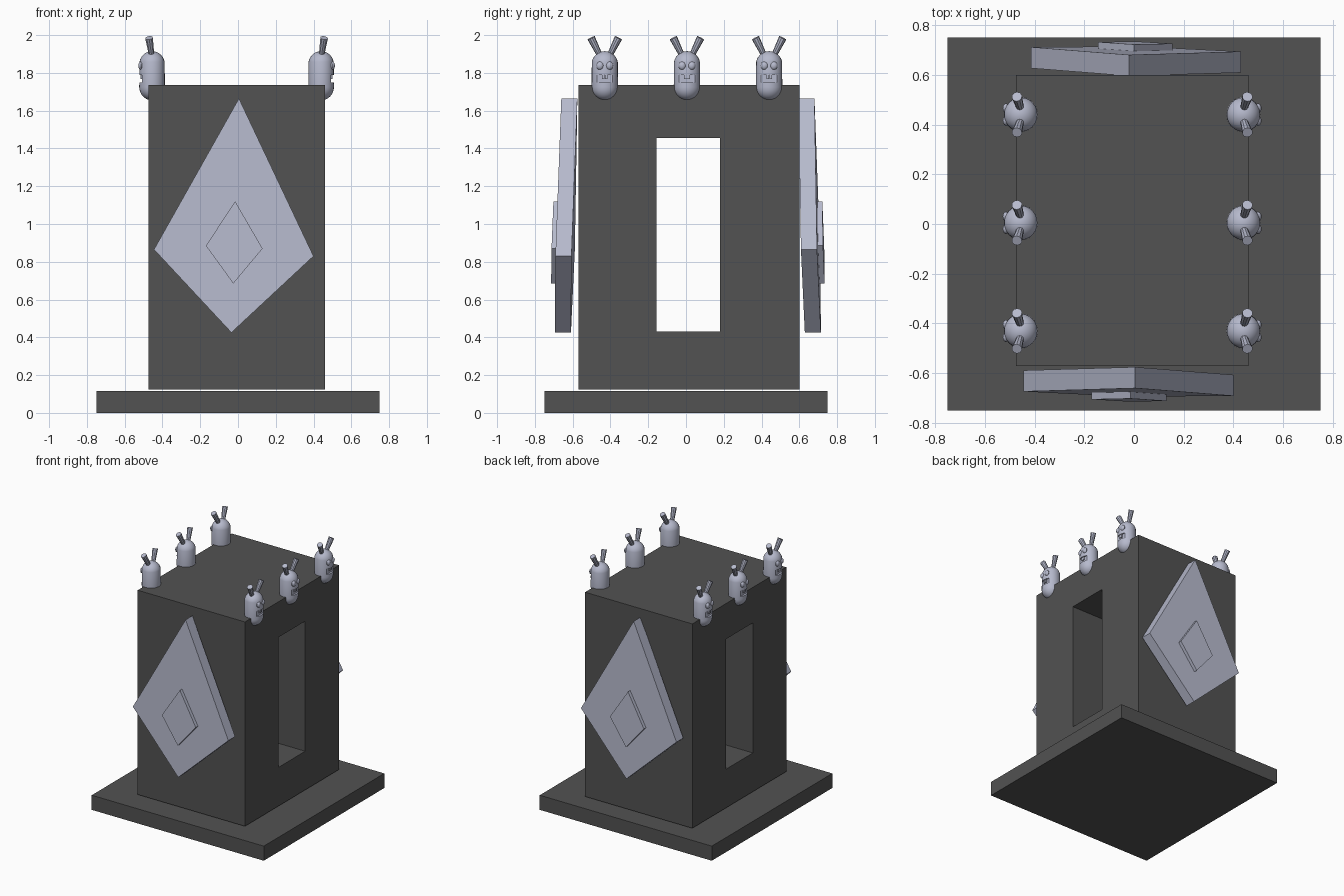
import bpy, bmesh, math
from mathutils import Vector, Matrix

default = bpy.data.objects.get("Cube")
if default:
    bpy.data.objects.remove(default, do_unlink=True)


def material(name, color):
    m = bpy.data.materials.new(name)
    m.use_nodes = True
    m.diffuse_color = (*color, 1)
    m.node_tree.nodes["Principled BSDF"].inputs["Base Color"].default_value = (*color, 1)
    return m


DARK = material("charcoal", (0.085, 0.085, 0.085))
PALE = material("pale blue grey", (0.47, 0.49, 0.61))


def finish(name, bm, mat, smooth=False):
    bmesh.ops.recalc_face_normals(bm, faces=bm.faces)
    mesh = bpy.data.meshes.new(name)
    for f in bm.faces:
        f.smooth = smooth
    bm.to_mesh(mesh)
    bm.free()
    mesh.materials.append(mat)
    ob = bpy.data.objects.new(name, mesh)
    bpy.context.collection.objects.link(ob)
    return ob


def box(name, lo, hi, mat):
    lo, hi = Vector(lo), Vector(hi)
    bm = bmesh.new()
    bmesh.ops.create_cube(bm, size=1, matrix=Matrix.Translation((lo + hi) / 2)
                          @ Matrix.Diagonal((*(hi - lo), 1)))
    return finish(name, bm, mat)


def cut(ob, cutter):
    mod = ob.modifiers.new("cut", "BOOLEAN")
    mod.operation, mod.solver, mod.object = "DIFFERENCE", "EXACT", cutter
    graph = bpy.context.evaluated_depsgraph_get()
    mesh = bpy.data.meshes.new_from_object(ob.evaluated_get(graph))
    ob.modifiers.clear()
    ob.data = mesh
    bpy.data.objects.remove(cutter, do_unlink=True)


# Plinth and hollowed tower
box("plinth", (-0.75, -0.75, 0), (0.75, 0.75, 0.115), DARK)
tower = box("tower", (-0.475, -0.57, 0.125), (0.46, 0.60, 1.735), DARK)
cut(tower, box("opening_cutter", (-1, -0.155, 0.43), (1, 0.18, 1.455), DARK))

# The rear half repeats the front half, turned about the tower axis
HALF_TURN = Matrix.Translation((-0.015, 0.02, 0)) @ Matrix.Rotation(math.pi, 4, "Z")


def kite(name, corners, front, depth):
    """Slightly tilted kite slab; front is its offset from the tilted plane."""
    bm = bmesh.new()
    rings = []
    for off in (front, front + depth):
        rings.append([bm.verts.new((x, -0.66 + 0.028 * (z - 1.665) - 0.02 * x + off, z))
                      for x, z in corners])
        bm.faces.new(rings[-1])
    for i in range(4):
        j = (i + 1) % 4
        bm.faces.new((rings[0][i], rings[0][j], rings[1][j], rings[1][i]))
    ob = finish("front_" + name, bm, PALE)
    back = bpy.data.objects.new("back_" + name, ob.data)
    back.matrix_world = HALF_TURN
    bpy.context.collection.objects.link(back)


kite("kite", [(0.005, 1.665), (0.40, 0.83), (-0.035, 0.425), (-0.445, 0.865)], 0, 0.085)
kite("inner_kite", [(-0.015, 1.12), (0.13, 0.87), (-0.025, 0.685), (-0.17, 0.885)], -0.027, 0.05)

# Figure body: capsule facing +x, with an open mouth
bm = bmesh.new()
R, LOW, HIGH = 0.07, 1.725, 1.845
bmesh.ops.create_uvsphere(bm, u_segments=24, v_segments=16, radius=R)
for v in bm.verts:
    v.co.x *= 0.97
    v.co.z += HIGH if v.co.z > 0.001 else LOW
body = finish("figure_body", bm, PALE, True)
cut(body, box("mouth_cutter", (0.052, -0.042, 1.748), (0.2, 0.042, 1.79), PALE))

# Ears, eyes and teeth
bm = bmesh.new()
for side in (-1, 1):
    base, tip = Vector((0, side * 0.02, 1.88)), Vector((0.016, side * 0.072, 1.985))
    axis = tip - base
    turn = axis.to_track_quat("Z", "X").to_matrix().to_4x4()
    bmesh.ops.create_cone(bm, cap_ends=True, segments=10, radius1=0.014, radius2=0.021,
                          depth=axis.length,
                          matrix=Matrix.Translation((base + tip) / 2) @ turn)
    bmesh.ops.create_uvsphere(bm, u_segments=12, v_segments=8, radius=0.02,
                              matrix=Matrix.Translation((0.059, side * 0.025, 1.838))
                              @ Matrix.Diagonal((0.7, 1, 1.1, 1)))
    bmesh.ops.create_cube(bm, size=1, matrix=Matrix.Translation((0.054, side * 0.008, 1.779))
                          @ Matrix.Diagonal((0.012, 0.014, 0.024, 1)))
head = finish("figure_head_details", bm, PALE, True)

for ob in (body, head):
    bpy.ops.object.select_all(action="DESELECT")
    ob.select_set(True)
    bpy.context.view_layer.objects.active = ob
    bpy.ops.object.shade_smooth_by_angle(angle=math.radians(35))

# Three figures along each long edge, looking outward
for part in (body, head):
    for edge in ("left", "right"):
        for n, y in enumerate((-0.43, 0.005, 0.44)):
            place = Matrix.Translation((0.44, y, 0))
            if edge == "right":
                place = Matrix.Translation((-0.455, y, 0)) @ Matrix.Rotation(math.pi, 4, "Z")
            ob = bpy.data.objects.new(f"{edge}_{part.name}_{n + 1}", part.data)
            ob.matrix_world = place
            bpy.context.collection.objects.link(ob)
for part in (body, head):
    bpy.data.objects.remove(part, do_unlink=True)
